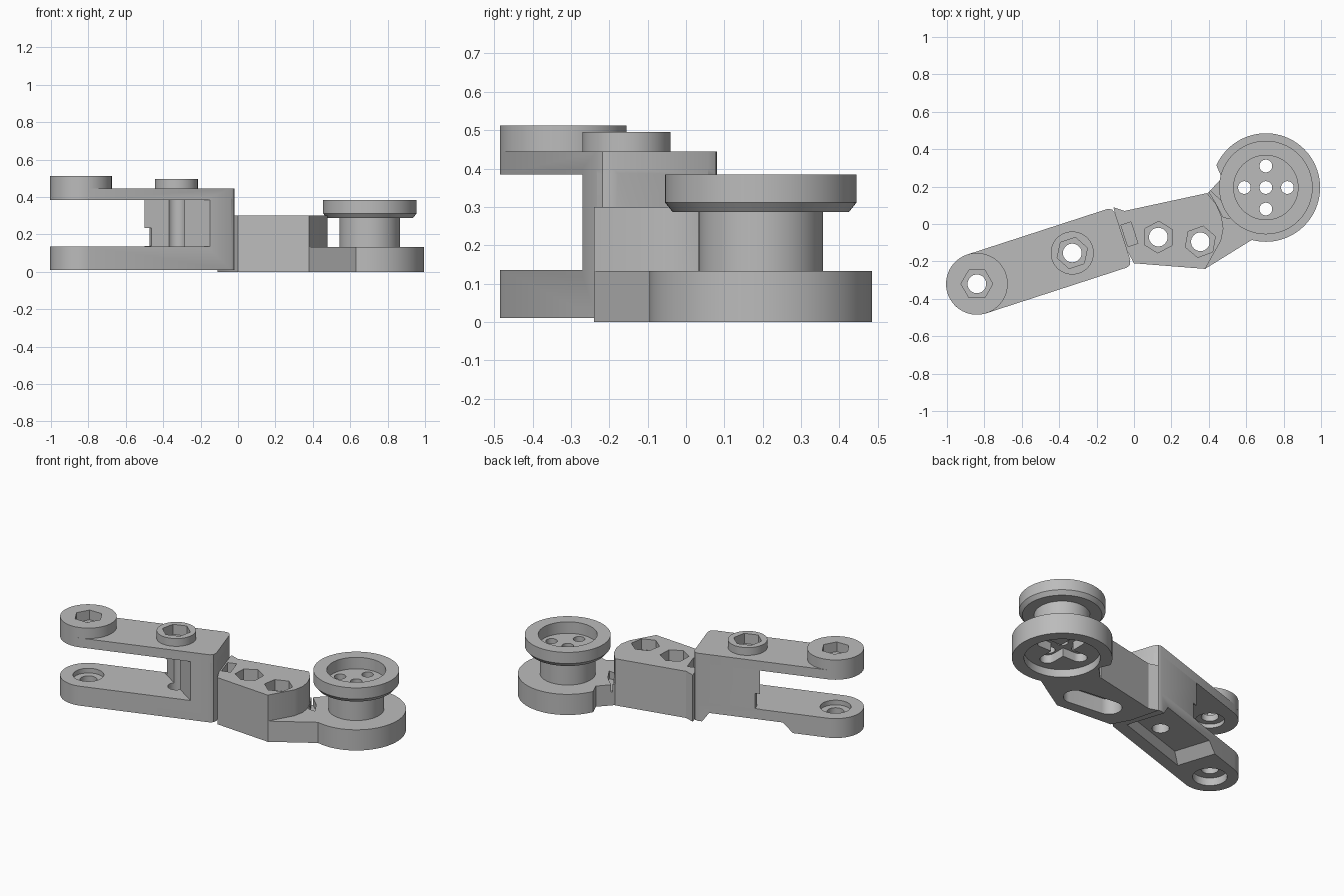
import bpy, bmesh, math
from mathutils import Vector

old = bpy.data.objects.get("Cube")
if old:
    bpy.data.objects.remove(old, do_unlink=True)

grey = bpy.data.materials.new("plain grey")
grey.use_nodes = True
grey.diffuse_color = (0.5, 0.5, 0.5, 1)
grey.node_tree.nodes["Principled BSDF"].inputs["Base Color"].default_value = (0.5, 0.5, 0.5, 1)

PIVOT = Vector((-0.84, -0.32))
ANGLE = math.radians(18)
WHEEL = (0.705, 0.195)
MID = (-0.33, -0.155)
BOLTS = [(0.13, -0.07), (0.355, -0.095)]
HALF = 0.165


def prism(name, pts, z0, z1, top=None):
    """Solid between two outlines with the same number of corners."""
    bm = bmesh.new()
    low = [bm.verts.new((x, y, z0)) for x, y in pts]
    high = [bm.verts.new((x, y, z1)) for x, y in (top or pts)]
    bm.faces.new(low)
    bm.faces.new(high)
    for i in range(len(low)):
        j = (i + 1) % len(low)
        bm.faces.new((low[i], low[j], high[j], high[i]))
    bmesh.ops.recalc_face_normals(bm, faces=bm.faces)
    mesh = bpy.data.meshes.new(name)
    bm.to_mesh(mesh)
    bm.free()
    mesh.materials.append(grey)
    obj = bpy.data.objects.new(name, mesh)
    bpy.context.collection.objects.link(obj)
    return obj


def ring(c, r, n=64, turn=0.0):
    return [(c[0] + r * math.cos(turn + math.tau * i / n),
             c[1] + r * math.sin(turn + math.tau * i / n)) for i in range(n)]


def disc(name, c, r, z0, z1, r_top=None, n=64):
    return prism(name, ring(c, r, n), z0, z1, ring(c, r_top or r, n))


def hexagon(c, z0, z1, turn):
    return prism("hex_pocket", ring(c, 0.085, 6, math.radians(turn)), z0, z1)


def along(pts):
    """Arm coordinates (length, offset) to plan coordinates."""
    c, s = math.cos(ANGLE), math.sin(ANGLE)
    return [(PIVOT.x + a * c - b * s, PIVOT.y + a * s + b * c) for a, b in pts]


def capsule(a, b, r, n=24):
    """Round-ended outline from a to b."""
    a, b = Vector(a), Vector(b)
    d = math.atan2(b.y - a.y, b.x - a.x)
    pts = []
    for c, start in ((b, d - math.pi / 2), (a, d + math.pi / 2)):
        for i in range(n + 1):
            t = start + math.pi * i / n
            pts.append((c.x + r * math.cos(t), c.y + r * math.sin(t)))
    return pts


def combine(target, parts, operation):
    for part in parts:
        mod = target.modifiers.new("shape", 'BOOLEAN')
        mod.operation = operation
        mod.solver = 'EXACT'
        mod.object = part
        bpy.context.view_layer.objects.active = target
        bpy.ops.object.modifier_apply(modifier=mod.name)
        bpy.data.objects.remove(part, do_unlink=True)


def finish(obj):
    bpy.ops.object.select_all(action='DESELECT')
    obj.select_set(True)
    bpy.context.view_layer.objects.active = obj
    bpy.ops.object.shade_smooth_by_angle(angle=math.radians(30))


# Outline shared by both fork arms: round nose, softened square heel
nose = [(-HALF * math.sin(math.pi * i / 32), HALF * math.cos(math.pi * i / 32)) for i in range(33)]
heel = [(0.79, -HALF), (0.81, -0.155), (0.82, -0.13), (0.82, 0.13), (0.81, 0.155), (0.79, HALF)]
arm = along(nose + heel)

# Linkage body: two arms, web, middle block, neck and wheel base
body = prism("linkage_body", arm, 0.01, 0.135)
web = along([(0.411, HALF), (0.672, -HALF)] + heel)
block = [(-0.11, 0.09), (-0.05, 0.07), (0.39, 0.165), (0.44, 0.105), (0.468, 0.04),
         (0.478, -0.025), (0.465, -0.09), (0.38, -0.24), (0, -0.21), (-0.06, -0.1)]
neck = [(0.3, 0.1), (0.3, -0.2), (0.38, -0.24), (0.63, -0.085), (0.7, 0.1), (0.5, 0.3), (0.39, 0.16)]
combine(body, [
    prism("web", web, 0.12, 0.4),
    prism("upper_arm", arm, 0.385, 0.445),
    prism("block", block, 0, 0.3),
    prism("neck", neck, 0, 0.133),
    disc("wheel_base", WHEEL, 0.29, 0, 0.133, n=96),
    disc("end_boss", PIVOT, HALF, 0.43, 0.512),
    disc("middle_boss", MID, 0.115, 0.43, 0.495),
], 'UNION')

# Bolt holes, hex pockets and bearing seats
cuts = [disc("hole", c, 0.05, -0.1, 0.7, n=32) for c in [PIVOT, MID] + BOLTS]
cuts += [hexagon(PIVOT, 0.45, 0.6, 0), hexagon(MID, 0.43, 0.6, 18),
         hexagon(BOLTS[0], 0.23, 0.302, 88), hexagon(BOLTS[1], 0.23, 0.302, 80),
         disc("upper_seat", PIVOT, 0.085, 0.37, 0.41),
         disc("lower_seat", PIVOT, 0.09, 0.105, 0.15),
         disc("under_seat", PIVOT, 0.1, -0.05, 0.06)]

# Small slots in the block and at the web tip
cuts.append(prism("top_slot", along([(0.8275 + a, b) for a, b in
            ((0.002, -0.06), (0.058, -0.06), (0.058, 0.06), (0.002, 0.06))]), 0.2, 0.4))
cuts.append(prism("web_notch", along([(0.38, 0.1), (0.44, 0.1), (0.44, 0.2), (0.38, 0.2)]), 0.137, 0.235))

# Underside relief with sloped ends, open to the back
cuts.append(prism("arm_relief",
                  along([(0.2, -0.09), (0.77, -0.09), (0.77, 0.3), (0.2, 0.3)]), 0.0, 0.07,
                  along([(0.27, -0.07), (0.72, -0.07), (0.72, 0.3), (0.27, 0.3)])))
cuts.append(prism("bolt_channel", capsule(BOLTS[0], BOLTS[1], 0.075), -0.1, 0.1))

# Neck clearance, groove and wheel recess
cuts.append(prism("neck_clearance", [(0.44, 0.315), (0.47, 0.245), (0.392, 0.163), (0.3, 0.2), (0.3, 0.36)], -0.1, 0.2))
cuts.append(prism("neck_groove", [(0.385, 0.2), (0.48, 0.11), (0.525, 0.03), (0.478, 0.035), (0.44, 0.107)], 0.085, 0.2))
cuts.append(disc("base_recess", WHEEL, 0.22, -0.1, 0.05))
for dx, dy in ((0.13, 0), (0, 0.13)):
    a = (WHEEL[0] - dx, WHEEL[1] - dy)
    b = (WHEEL[0] + dx, WHEEL[1] + dy)
    cuts.append(prism("horn_pocket", capsule(a, b, 0.045, 12), -0.1, 0.105))


def wheel_holes():
    spots = [(0, 0), (0.115, 0), (-0.115, 0), (0, 0.115), (0, -0.115)]
    return [disc("hole", (WHEEL[0] + x, WHEEL[1] + y), 0.034, -0.1, 0.7, n=32) for x, y in spots]


combine(body, cuts + wheel_holes(), 'DIFFERENCE')
finish(body)

# Wheel: hub, bevelled rim and dished top
wheel = disc("wheel", WHEEL, 0.162, 0.133, 0.35, n=96)
combine(wheel, [disc("rim_bevel", WHEEL, 0.23, 0.287, 0.312, 0.25, 96),
                disc("rim", WHEEL, 0.25, 0.312, 0.384, n=96)], 'UNION')
combine(wheel, [disc("dish", WHEEL, 0.172, 0.31, 0.5)] + wheel_holes(), 'DIFFERENCE')
finish(wheel)
